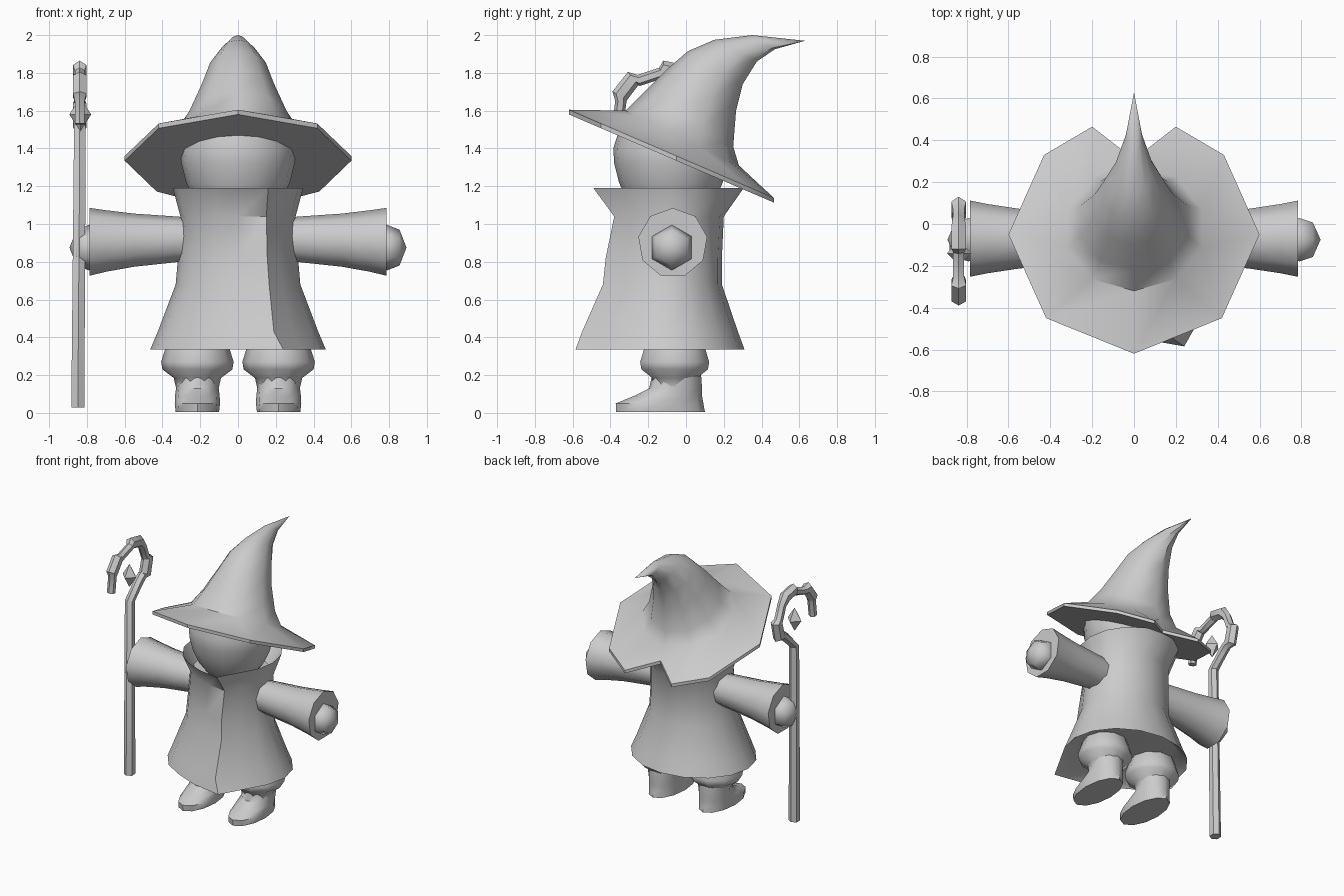
import bpy
import bmesh
from math import sin, cos, tau, radians
from mathutils import Vector

if "Cube" in bpy.data.objects:
    bpy.data.objects.remove(bpy.data.objects["Cube"], do_unlink=True)

grey = bpy.data.materials.new("plain grey")
grey.use_nodes = True
colour = (0.6, 0.6, 0.6, 1)
grey.diffuse_color = colour
grey.node_tree.nodes["Principled BSDF"].inputs["Base Color"].default_value = colour


def loft(name, rings, caps=(True, True), angle=40):
    """Join rings of points into one skin; rings of zero size become tips."""
    bm = bmesh.new()
    loops = [[bm.verts.new(p) for p in ring] for ring in rings]
    n = len(loops[0])
    for a, b in zip(loops, loops[1:]):
        for i in range(n):
            j = (i + 1) % n
            bm.faces.new((a[i], a[j], b[j], b[i]))
    if caps[0]:
        bm.faces.new(loops[0])
    if caps[1]:
        bm.faces.new(loops[-1])
    bmesh.ops.remove_doubles(bm, verts=bm.verts, dist=0.0005)
    bmesh.ops.recalc_face_normals(bm, faces=bm.faces)
    mesh = bpy.data.meshes.new(name)
    bm.to_mesh(mesh)
    bm.free()
    mesh.materials.append(grey)
    obj = bpy.data.objects.new(name, mesh)
    bpy.context.collection.objects.link(obj)
    bpy.ops.object.select_all(action="DESELECT")
    bpy.context.view_layer.objects.active = obj
    obj.select_set(True)
    bpy.ops.object.shade_smooth_by_angle(angle=radians(angle))
    return obj


def ring(centre, u, v, n, start=0.0):
    """Ellipse of n points with half axes u and v."""
    c, u, v = Vector(centre), Vector(u), Vector(v)
    return [c + u * cos(start + tau * i / n) + v * sin(start + tau * i / n)
            for i in range(n)]


def flat_ring(x, y, z, rx, ry, n):
    return ring((x, y, z), (rx, 0, 0), (0, ry, 0), n)


# Hat: a tilted angular brim, notched at the back, under a bent cone
half = [(0.42, -0.45), (0.6, -0.05), (0.43, 0.33), (0.2, 0.465)]
outline = [(0, -0.62)] + half + [(0, 0.31)] + [(-x, y) for x, y in reversed(half)]


def brim(drop):
    return [Vector((x, y, 1.605 - 0.43 * (y + 0.62) - drop)) for x, y in outline]


# front y, front z, back y, back z, half width
crown = [(-0.32, 1.6, 0.28, 1.31, 0.34), (-0.22, 1.7, 0.25, 1.41, 0.27),
         (-0.1, 1.82, 0.265, 1.6, 0.2), (0.01, 1.915, 0.3, 1.74, 0.155),
         (0.15, 1.975, 0.375, 1.86, 0.09), (0.35, 2.0, 0.47, 1.925, 0.04),
         (0.63, 1.97, 0.63, 1.97, 0)]
hat_rings = [brim(0.025), brim(0)]
for fy, fz, by, bz, w in crown:
    front, back = Vector((0, fy, fz)), Vector((0, by, bz))
    hat_rings.append(ring((front + back) / 2, (front - back) / 2, (w, 0, 0), 10))
loft("hat", hat_rings)

# Head: a rounded form tucked in the hat and collar
loft("head", [flat_ring(0, -0.08, z, r, r, 16) for z, r in
              [(1.04, 0.17), (1.12, 0.23), (1.22, 0.275), (1.32, 0.3),
               (1.4, 0.305), (1.48, 0.28), (1.53, 0.2)]])


# Coat: a flared skin with one front edge overlapping as a sharp fold
def coat_ring(z, rx, back, front, fold_x, fold_y):
    n = 16
    pts = flat_ring(0, (back + front) / 2, z, rx, (back - front) / 2, n)
    pts[13] = Vector((fold_x, fold_y, z))
    pts[12].y = (front + fold_y) / 2
    pts[14] = pts[13].lerp(pts[15], 0.5)
    return pts


loft("coat", [
    coat_ring(0.37, 0.42, 0.27, -0.46, 0.2, -0.52),
    coat_ring(0.335, 0.465, 0.31, -0.5, 0.24, -0.585),
    coat_ring(0.43, 0.425, 0.275, -0.47, 0.19, -0.55),
    coat_ring(0.68, 0.33, 0.19, -0.38, 0.165, -0.44),
    coat_ring(0.82, 0.318, 0.19, -0.37, 0.155, -0.425),
    coat_ring(1.04, 0.305, 0.2, -0.35, 0.15, -0.38),
    coat_ring(1.19, 0.345, 0.305, -0.44, 0.16, -0.49),
    coat_ring(1.06, 0.28, 0.18, -0.33, 0.14, -0.35)])

for side, word in ((1, "left"), (-1, "right")):
    # Sleeve and hand
    loft(word + "_sleeve", [
        ring((side * x, -0.07, z), (0, r, 0), (0, 0, r), 9, tau / 4)
        for x, z, r in [(0.2, 0.915, 0.115), (0.33, 0.915, 0.125),
                        (0.55, 0.91, 0.145), (0.7, 0.905, 0.168),
                        (0.785, 0.9, 0.185)]])
    loft(word + "_hand", [
        ring((side * x, -0.075, 0.875), (0, r, 0), (0, 0, r), 6, tau / 4)
        for x, r in [(0.74, 0.1), (0.79, 0.12), (0.855, 0.095), (0.892, 0)]], angle=60)

    # Puffed trouser leg and shoe
    x = side * 0.215
    loft(word + "_trouser", [flat_ring(x, -0.06, z, r, r, 10) for z, r in
                             [(0.4, 0.15), (0.34, 0.17), (0.27, 0.192),
                              (0.23, 0.185), (0.185, 0.125), (0.14, 0.115)]], angle=50)
    loft(word + "_shoe", [flat_ring(x, y, z, rx, ry, 12) for y, z, rx, ry in
                          [(-0.135, 0.005, 0.115, 0.235), (-0.14, 0.05, 0.12, 0.232),
                           (-0.095, 0.09, 0.118, 0.18), (-0.055, 0.13, 0.113, 0.14),
                           (-0.05, 0.2, 0.12, 0.13)]], angle=50)

# Staff: straight pole, then a hook with thicker blocks along it
path = [(-0.12, 0.03, 0.042), (-0.13, 1.38, 0.036), (-0.03, 1.48, 0.034),
        (0.02, 1.52, 0.034), (0.055, 1.52, 0.05), (0.085, 1.64, 0.045),
        (0.06, 1.65, 0.032), (0.02, 1.75, 0.032), (-0.02, 1.8, 0.045),
        (-0.12, 1.82, 0.045), (-0.13, 1.8, 0.03), (-0.25, 1.76, 0.03),
        (-0.28, 1.77, 0.045), (-0.35, 1.68, 0.045), (-0.345, 1.65, 0.03),
        (-0.36, 1.53, 0.03)]
pts = [Vector((-0.848 if z < 1 else -0.838, y, z)) for y, z, r in path]
staff_rings = []
for i, p in enumerate(pts):
    t = (pts[min(i + 1, len(pts) - 1)] - pts[max(i - 1, 0)]).normalized()
    r = path[i][2]
    staff_rings.append(ring(p, Vector((0, t.z, -t.y)) * r, (min(r, 0.04), 0, 0), 6))
loft("staff", staff_rings)

# Faceted gem floating inside the hook
loft("gem", [ring((-0.835, -0.14, z), (r, 0, 0), (0, r, 0), 4)
             for z, r in [(1.49, 0), (1.58, 0.058), (1.67, 0)]], angle=10)
